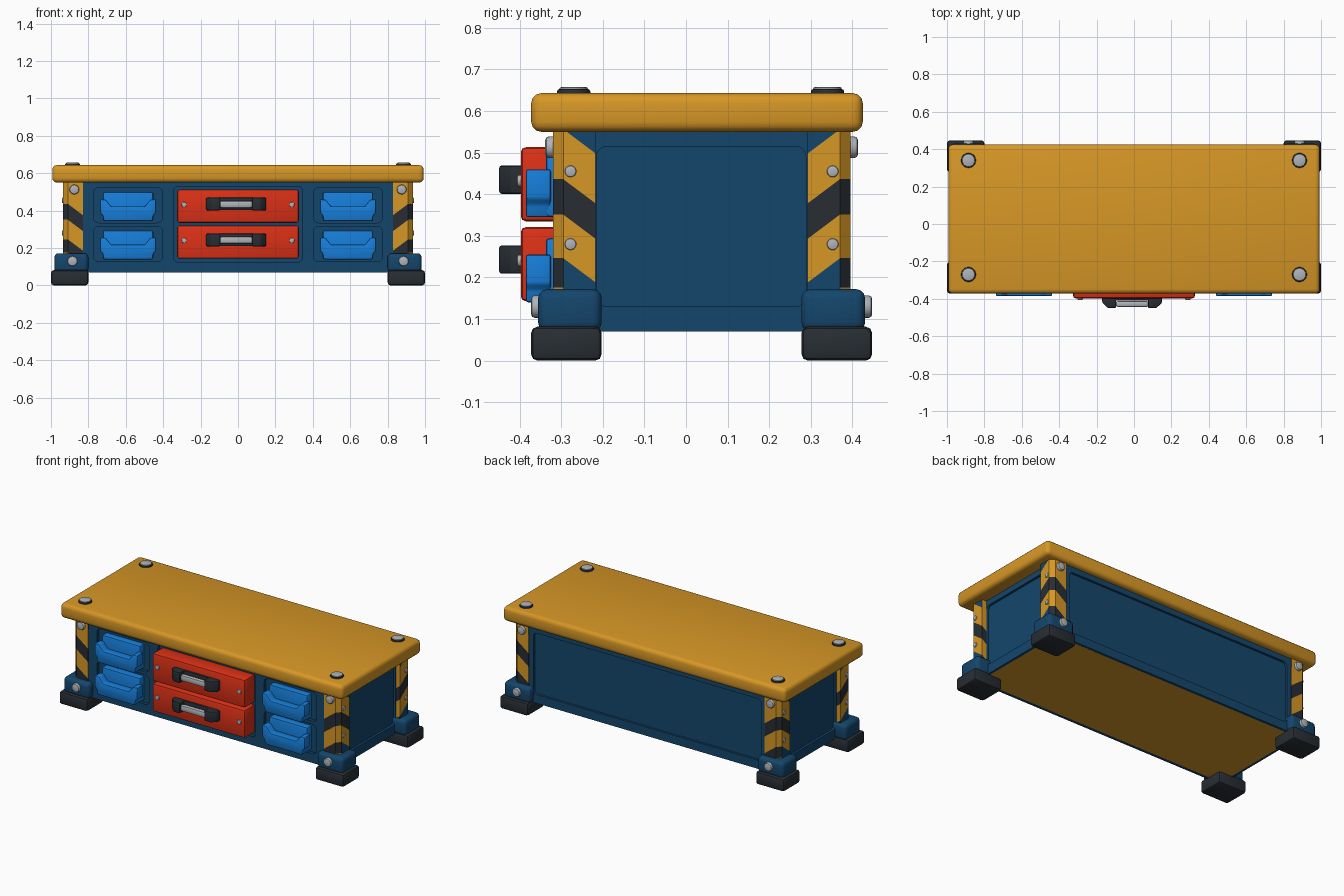
import bpy, bmesh, math
from mathutils import Vector

if "Cube" in bpy.data.objects:
    bpy.data.objects.remove(bpy.data.objects["Cube"])

CY = 0.0375  # front/back mirror plane of the cabinet


def material(name, rgb):
    m = bpy.data.materials.new(name)
    m.diffuse_color = (*rgb, 1)
    m.use_nodes = True
    m.node_tree.nodes["Principled BSDF"].inputs["Base Color"].default_value = m.diffuse_color
    return m


YELLOW = material("safety yellow", (0.68, 0.31, 0.019))
NAVY = material("navy blue", (0.007, 0.061, 0.15))
BLUE = material("bright blue", (0.008, 0.21, 0.70))
RED = material("red", (0.72, 0.03, 0.008))
DARK = material("charcoal", (0.021, 0.027, 0.034))
SILVER = material("silver", (0.43, 0.46, 0.49))


def finish(name, bm, *mats):
    bmesh.ops.recalc_face_normals(bm, faces=bm.faces)
    me = bpy.data.meshes.new(name)
    bm.to_mesh(me)
    bm.free()
    for m in mats:
        me.materials.append(m)
    ob = bpy.data.objects.new(name, me)
    bpy.context.collection.objects.link(ob)
    return ob


def bevel(bm, edges, width, seg=2):
    if width:
        bmesh.ops.bevel(bm, geom=edges, offset=width, segments=seg, profile=0.5, affect='EDGES')


def box_bm(x, y, z):
    bm = bmesh.new()
    bmesh.ops.create_cube(bm, size=1)
    for v in bm.verts:
        v.co = [(a + b) / 2 + c * abs(b - a) for (a, b), c in zip((x, y, z), v.co)]
    return bm


def box(name, x, y, z, mat, width=0.01, seg=2):
    bm = box_bm(x, y, z)
    bevel(bm, bm.edges[:], width, seg)
    return finish(name, bm, mat)


def prism(name, pts, axis, lo, hi, mat, width=0.006):
    """Extrude an outline along y (points are x,z) or z (points are x,y)."""
    bm = bmesh.new()
    place = (lambda a, b: (a, lo, b)) if axis == 'y' else (lambda a, b: (a, b, lo))
    face = bm.faces.new([bm.verts.new(place(*p)) for p in pts])
    new = bmesh.ops.extrude_face_region(bm, geom=[face])["geom"]
    shift = Vector((0, hi - lo, 0) if axis == 'y' else (0, 0, hi - lo))
    for v in new:
        if isinstance(v, bmesh.types.BMVert):
            v.co += shift
    bmesh.ops.recalc_face_normals(bm, faces=bm.faces)
    bevel(bm, bm.edges[:], width)
    return finish(name, bm, mat)


def bolt(name, pos, direction, r, depth, mat=SILVER):
    bm = bmesh.new()
    bmesh.ops.create_cone(bm, cap_ends=True, segments=20, radius1=r, radius2=r, depth=depth)
    bevel(bm, [e for e in bm.edges if all(v.co.z > 0 for v in e.verts)], min(r, depth) * 0.35)
    ob = finish(name, bm, mat)
    ob.rotation_euler = Vector(direction).to_track_quat('Z', 'Y').to_euler()
    ob.location = Vector(pos) + Vector(direction) * depth / 2


def frame(name, outer, holes, rotation, location, depth):
    """Flat plate with rounded rectangular openings."""
    cu = bpy.data.curves.new(name, 'CURVE')
    cu.dimensions, cu.fill_mode, cu.extrude = '2D', 'BOTH', depth / 2
    for i, (x0, x1, z0, z1) in enumerate([outer] + holes):
        r = 0.002 if i == 0 else 0.025
        pts = []
        for cx, cz, a0 in ((x1 - r, z1 - r, 0), (x0 + r, z1 - r, 90), (x0 + r, z0 + r, 180), (x1 - r, z0 + r, 270)):
            for k in range(5):
                a = math.radians(a0 + k * 22.5)
                pts.append((cx + r * math.cos(a), cz + r * math.sin(a), 0, 1))
        sp = cu.splines.new('POLY')
        sp.points.add(len(pts) - 1)
        for p, co in zip(sp.points, pts):
            p.co = co
        sp.use_cyclic_u = True
    tmp = bpy.data.objects.new(name + "_outline", cu)
    me = bpy.data.meshes.new_from_object(tmp)
    bpy.data.objects.remove(tmp)
    me.name = name
    me.materials.clear()
    me.materials.append(NAVY)
    ob = bpy.data.objects.new(name, me)
    bpy.context.collection.objects.link(ob)
    ob.rotation_euler, ob.location = rotation, location


# Cabinet body with a yellow underside
bm = box_bm((-0.89, 0.89), (-0.295, 0.375), (0.07, 0.56))
bm.normal_update()
for f in bm.faces:
    f.material_index = 1 if f.normal.z < -0.5 else 0
finish("cabinet_body", bm, NAVY, YELLOW)

# Raised frames on all four sides
Q = math.pi / 2
bins = [(s * 0.588 - 0.183, s * 0.588 + 0.183, z, z + 0.187) for s in (-1, 1) for z in (0.128, 0.335)]
frame("front_frame", (-0.85, 0.85, 0.07, 0.555), bins + [(-0.345, 0.345, 0.125, 0.53)], (Q, 0, 0), (0, -0.304, 0), 0.022)
frame("back_frame", (-0.85, 0.85, 0.07, 0.555), [(-0.80, 0.80, 0.125, 0.515)], (Q, 0, 0), (0, 0.381, 0), 0.016)
for s in (-1, 1):
    frame("side_frame", (-0.25, 0.325, 0.07, 0.555), [(-0.215, 0.288, 0.13, 0.515)], (Q, 0, Q), (s * 0.897, 0, 0), 0.016)

# Table top
box("table_top", (-0.993, 0.993), (-0.372, 0.425), (0.55, 0.643), YELLOW, 0.024, 3)
for x in (-0.885, 0.885):
    for y in (-0.27, 0.34):
        bolt("top_washer", (x, y, 0.635), (0, 0, 1), 0.04, 0.018, DARK)
        bolt("top_bolt", (x, y, 0.64), (0, 0, 1), 0.035, 0.018)

# Corners: foot, bracket, striped post and bolts
SLOPE = 0.75
for sx in (-1, 1):
    for sy in (-1, 1):
        def span(a, b, s, c=0):
            return sorted((c + s * a, c + s * b))

        box("foot", span(0.80, 1.0, sx), span(0.24, 0.41, sy, CY), (0, 0.082), DARK, 0.016)
        box("foot_bracket", span(0.80, 0.982, sx), span(0.24, 0.393, sy, CY), (0.07, 0.172), NAVY, 0.022, 3)
        bm = box_bm(span(0.83, 0.935, sx), span(0.255, 0.3575, sy, CY), (0.15, 0.56))
        corner = Vector((sx * 0.935, CY + sy * 0.3575, 0))
        edge = [e for e in bm.edges if all((v.co.xy - corner.xy).length < 1e-4 for v in e.verts)]
        bevel(bm, edge, 0.025, 1)
        normal = Vector((-sx * SLOPE, -sy * SLOPE, 1))
        for t in (0.195, 0.265, 0.37, 0.455, 0.575):
            bmesh.ops.bisect_plane(bm, geom=bm.verts[:] + bm.edges[:] + bm.faces[:], dist=1e-5,
                                   plane_co=corner + Vector((0, 0, t)), plane_no=normal)
        bm.normal_update()
        for f in bm.faces:
            t = (f.calc_center_median() - corner).dot(normal)
            side = abs(f.normal.x) > 0.9
            if 0.37 < t < 0.455 or (0.195 < t < 0.265 and not side):
                f.material_index = 1
            elif side and (t < 0.265 or t > 0.575):
                f.material_index = 2
        finish("striped_post", bm, YELLOW, DARK, NAVY)
        bolt("post_bolt", (sx * 0.875, CY + sy * 0.35, 0.513), (0, sy, 0), 0.026, 0.026)
        bolt("bracket_bolt", (sx * 0.885, CY + sy * 0.385, 0.13), (0, sy, 0), 0.027, 0.025)
        for z in (0.28, 0.455):
            bolt("side_bolt", (sx * 0.93, CY + sy * 0.315, z), (sx, 0, 0), 0.014, 0.012)

# Red drawers with handles
for z in (0.143, 0.335):
    box("red_drawer", (-0.325, 0.325), (-0.397, -0.29), (z, z + 0.178), RED, 0.012)
    for x in (-0.288, 0.288):
        bolt("drawer_bolt", (x, -0.394, z + 0.097), (0, -1, 0), 0.014, 0.012)
    h = z + 0.068
    box("handle_plate", (-0.15, 0.13), (-0.408, -0.39), (h, h + 0.066), DARK, 0.004)
    for s in (-1, 1):
        pts = [(-0.01 + s * a, y) for a, y in ((0.16, -0.39), (0.16, -0.42), (0.13, -0.449), (0.085, -0.449), (0.085, -0.39))]
        prism("handle_end", pts, 'z', h - 0.002, h + 0.066, DARK)
    box("handle_grip", (-0.097, 0.077), (-0.443, -0.412), (h + 0.012, h + 0.05), SILVER, 0.01)

# Blue bins with U-shaped pull lips
for cx in (-0.588, 0.588):
    for z in (0.14, 0.345):
        box("bin_front", (cx - 0.135, cx + 0.135), (-0.337, -0.28), (z, z + 0.155), BLUE, 0.01)
        half = [(0.13, 0), (0.135, 0.03), (0.15, 0.045), (0.15, 0.115), (0.12, 0.115), (0.09, 0.078)]
        pts = [(cx + a, z + b) for a, b in half] + [(cx - a, z + b) for a, b in reversed(half)]
        prism("bin_lip", pts, 'y', -0.385, -0.325, BLUE)

# Smooth shading with crisp edges
bpy.ops.object.select_all(action='SELECT')
bpy.context.view_layer.objects.active = bpy.data.objects["table_top"]
bpy.ops.object.shade_smooth_by_angle(angle=math.radians(35))
